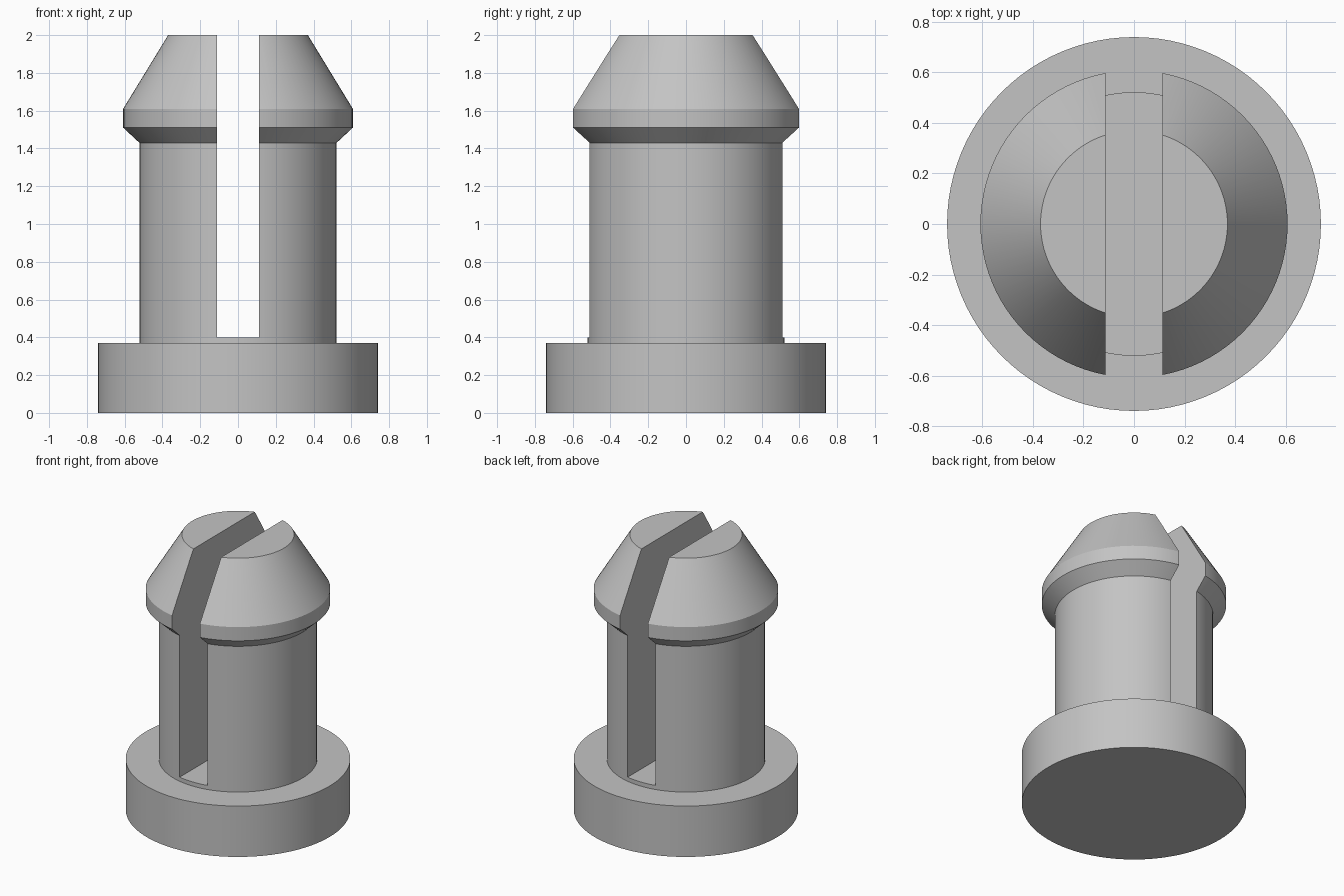
import bpy, bmesh, math

if "Cube" in bpy.data.objects:
    bpy.data.objects.remove(bpy.data.objects["Cube"], do_unlink=True)

grey = bpy.data.materials.new("plain grey")
grey.use_nodes = True
grey.diffuse_color = (0.55, 0.55, 0.55, 1)
grey.node_tree.nodes["Principled BSDF"].inputs["Base Color"].default_value = grey.diffuse_color

SEGMENTS = 96
SLOT_HALF = 0.112
SLOT_FLOOR = 0.4


def lathe(name, profile):
    """Revolve (radius, height) points around z into a closed solid."""
    bm = bmesh.new()
    rings = []
    for r, z in profile:
        angles = [math.tau * i / SEGMENTS for i in range(SEGMENTS)]
        rings.append([bm.verts.new((r * math.cos(a), r * math.sin(a), z)) for a in angles])
    for low, high in zip(rings, rings[1:]):
        for i in range(SEGMENTS):
            j = (i + 1) % SEGMENTS
            bm.faces.new((low[i], low[j], high[j], high[i]))
    bm.faces.new(rings[0][::-1])
    bm.faces.new(rings[-1])
    bmesh.ops.recalc_face_normals(bm, faces=bm.faces)
    mesh = bpy.data.meshes.new(name)
    bm.to_mesh(mesh)
    bm.free()
    mesh.materials.append(grey)
    obj = bpy.data.objects.new(name, mesh)
    bpy.context.collection.objects.link(obj)
    return obj


# Flanged base, round shank and tapered snap head in one turned body
pin = lathe("snap_pin", [
    (0.74, 0), (0.74, 0.37), (0.522, 0.37), (0.522, 1.43),
    (0.608, 1.51), (0.608, 1.61), (0.37, 2.0),
])

# Slot splitting the shank and head into two prongs
bpy.ops.mesh.primitive_cube_add(size=1, location=(0, 0, SLOT_FLOOR + 1))
cutter = bpy.context.object
cutter.name = "slot_cutter"
cutter.scale = (2 * SLOT_HALF, 2, 2)
cutter.hide_render = True
cutter.data.materials.append(grey)

cut = pin.modifiers.new("slot", "BOOLEAN")
cut.operation = "DIFFERENCE"
cut.solver = "EXACT"
cut.object = cutter

bpy.ops.object.select_all(action="DESELECT")
pin.select_set(True)
bpy.context.view_layer.objects.active = pin
bpy.ops.object.modifier_apply(modifier=cut.name)
bpy.data.objects.remove(cutter, do_unlink=True)
bpy.ops.object.shade_smooth_by_angle(angle=math.radians(25))
